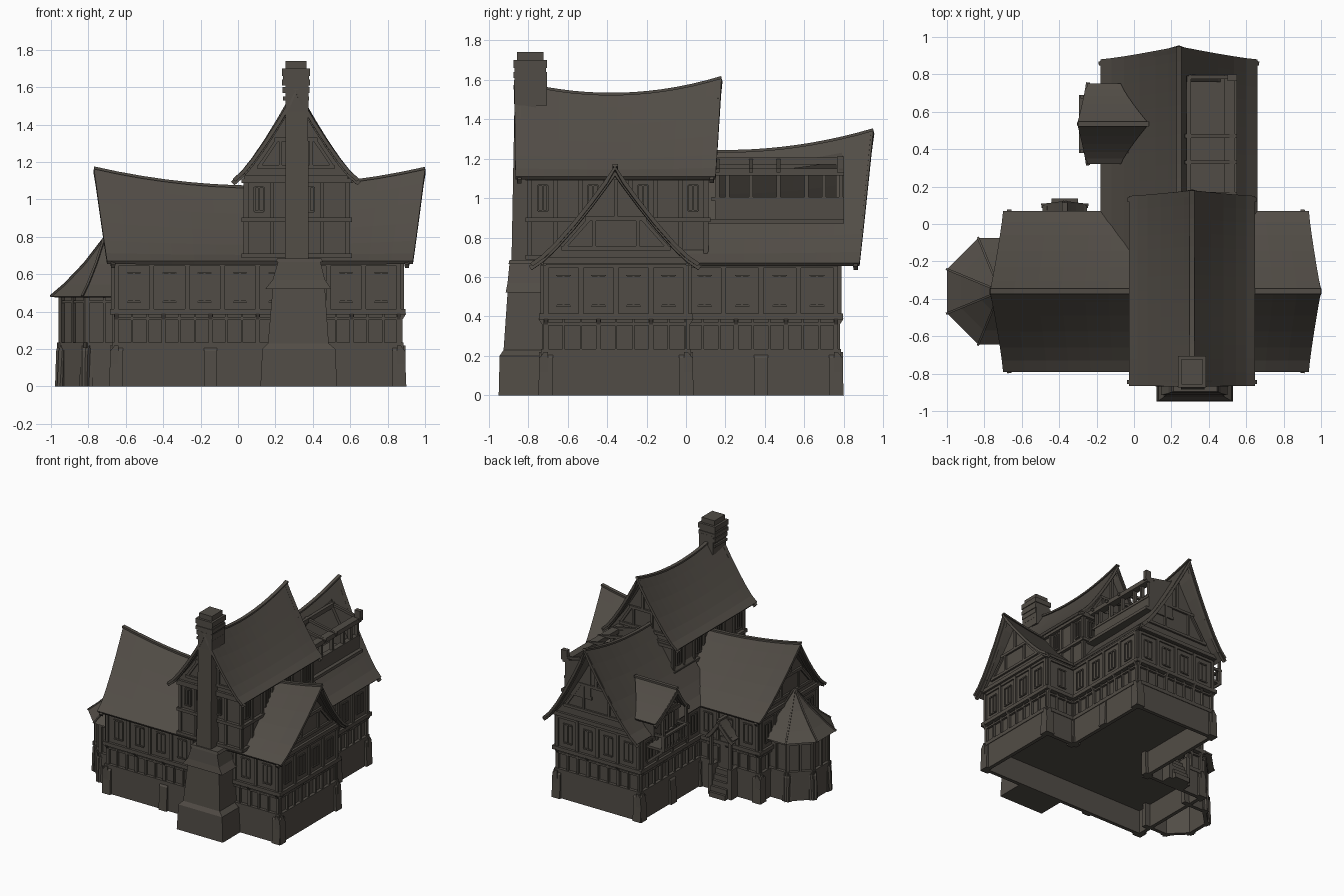
import bpy, bmesh, math
from mathutils import Vector as V

if "Cube" in bpy.data.objects:
    bpy.data.objects.remove(bpy.data.objects["Cube"])

mat = bpy.data.materials.new("dark_weathered_brown")
mat.diffuse_color = (0.083, 0.073, 0.061, 1)
mat.use_nodes = True
mat.node_tree.nodes["Principled BSDF"].inputs["Base Color"].default_value = mat.diffuse_color
parts = {}


def loft(part, lo, hi):
    if part not in parts:
        parts[part] = bmesh.new()
    bm = parts[part]
    a = [bm.verts.new(p) for p in lo]
    b = [bm.verts.new(p) for p in hi]
    n = len(a)
    bm.faces.new(a[::-1])
    bm.faces.new(b)
    for i in range(n):
        bm.faces.new((a[i], a[(i + 1) % n], b[(i + 1) % n], b[i]))


def rect(r, z):
    x0, x1, y0, y1 = r
    return [V((x0, y0, z)), V((x1, y0, z)), V((x1, y1, z)), V((x0, y1, z))]


def frustum(part, r0, z0, r1, z1):
    loft(part, rect(r0, z0), rect(r1, z1))


def box(part, x0, x1, y0, y1, z0, z1):
    frustum(part, (x0, x1, y0, y1), z0, (x0, x1, y0, y1), z1)


def beam(part, p, q, w=.02, h=.02):
    p, q = V(p), V(q)
    d = (q - p).normalized()
    s = d.cross(V((0, 0, 1)))
    s = s.normalized() if s.length > .01 else V((1, 0, 0))
    u = s.cross(d)
    c = [s * (i * w / 2) + u * (j * h / 2) for i, j in ((-1, -1), (1, -1), (1, 1), (-1, 1))]
    loft(part, [p + k for k in c], [q + k for k in c])


def stud(part, P, Q, s0, s1, z0, z1, d, d2=None):
    # block on wall P->Q (outside is to the right), optional different depth on top
    P, Q = V((*P, 0)), V((*Q, 0))
    t = (Q - P).normalized()
    n = V((t.y, -t.x, 0))
    def ring(dd, z):
        return [P + t * s + n * k + V((0, 0, z)) for s, k in ((s0, -.01), (s0, dd), (s1, dd), (s1, -.01))]
    loft(part, ring(d, z0), ring(d if d2 is None else d2, z1))


def window(P, Q, s, zc, w, h, d=.02):
    for k in (-w / 2, 0, w / 2):
        stud("window_frames", P, Q, s + k - .005, s + k + .005, zc - h / 2, zc + h / 2, d)
    for k in (-h / 2, h / 2):
        stud("window_frames", P, Q, s - w / 2, s + w / 2, zc + k - .005, zc + k + .005, d + .002)


def facade(P, Q, upper=True, top=.40):
    L = (V(P) - V(Q)).length
    g = .02 if upper else 0
    stud("foundation", P, Q, -g, L + g, 0, .215, .02)         # wall shells
    stud("ground_walls", P, Q, 0, L, .21, top, 0)
    n = max(2, round(L / .085))
    for i in range(n + 1):                                   # ground-floor studs
        s = i * L / n
        w = .012 if i % 3 == 0 else .006
        stud("ground_studs", P, Q, s - w, s + w, .21, top, .02)
        if i % 3 == 0 and upper:
            stud("jetty_brackets", P, Q, s - .01, s + .01, .35, .39, .015, .04)
    stud("wall_rails", P, Q, -.02, L + .02, .205, .235, .025)
    stud("wall_rails", P, Q, 0, L, top - .045, top - .03, .018)
    if upper:
        stud("upper_walls", P, Q, -.015, L + .015, .40, .70, .015)
        stud("wall_rails", P, Q, -.035, L + .035, .385, .415, .035)
        stud("wall_rails", P, Q, 0, L, .645, .665, .026)
        n = max(1, round(L / .18))
        for i in range(n + 1):
            s = i * L / n
            stud("upper_studs", P, Q, s - .012, s + .012, .41, .66, .028)
            if i < n:
                window(P, Q, s + L / n / 2, .53, .075, .15, .022)
    n = max(1, round(L / .5))
    for i in range(n + 1):                                   # stone buttresses
        s = i * L / n
        k, d = (.035, .04) if upper else (.028, .03)
        stud("buttresses", P, Q, s - k, s + k, 0, .19, d, d - .008)
        stud("buttresses", P, Q, s - k, s + k, .19, .22, d - .008, .01)


def drop(u):
    return 1 - (1 - abs(u)) ** 1.25


def at(axis, c, a, o, z):
    return V((a, c + o, z)) if axis == 'x' else V((c + o, a, z))


def roof(name, axis, c, half, e0, e1, r0, r1, ze, ridge, n=14, cut=None, trim=(1, 1)):
    us = [-1, -.86, -.7, -.5, -.3, -.13, 0, .13, .3, .5, .7, .86, 1]
    def pt(t, u, dz=0):
        k = (1 - abs(u)) ** 1.2
        s, e = e0 + (r0 - e0) * k, e1 + (r1 - e1) * k
        zr = ridge(r0 + (r1 - r0) * t)
        return at(axis, c, s + (e - s) * t, u * half, zr - drop(u) * (zr - ze) + dz)
    bm = bmesh.new()
    g = [[bm.verts.new(pt(i / n, u)) for u in us] for i in range(n + 1)]
    for i in range(n):
        for j in range(len(us) - 1):
            bm.faces.new((g[i][j], g[i + 1][j], g[i + 1][j + 1], g[i][j + 1]))
    bmesh.ops.recalc_face_normals(bm, faces=bm.faces)
    bm.faces.ensure_lookup_table()
    if bm.faces[0].normal.z < 0:
        bmesh.ops.reverse_faces(bm, faces=bm.faces)
    me = bpy.data.meshes.new(name)
    bm.to_mesh(me)
    bm.free()
    ob = bpy.data.objects.new(name, me)
    bpy.context.collection.objects.link(ob)
    m = ob.modifiers.new("thickness", 'SOLIDIFY')
    m.thickness, m.offset = .02, -1
    if cut:
        m = ob.modifiers.new("opening", 'BOOLEAN')
        m.object, m.operation, m.solver = cut, 'DIFFERENCE', 'EXACT'
    dg = bpy.context.evaluated_depsgraph_get()
    ob.data = bpy.data.meshes.new_from_object(ob.evaluated_get(dg))
    ob.modifiers.clear()
    ob.data.materials.clear()
    ob.data.materials.append(mat)
    for i in range(n):                                       # ridge tiles
        beam("ridge_tiles", pt(i / n, 0, .002), pt((i + 1) / n, 0, .002), .028, .014)
    for t in (0, 1):                                         # bargeboards
        if trim[t]:
            tt = .02 if t == 0 else .98
            for j in range(len(us) - 1):
                beam("bargeboards", pt(tt, us[j], -.025), pt(tt, us[j + 1], -.025), .022, .026)


def gable(axis, c, half, w, a, out, zb, ze, zr):
    # wall filling the roof end, with timber frame on its outer face
    us = [-w / half, -.5, -.25, 0, .25, .5, w / half]
    pr = [(-w, zb)] + [(u * half, zr - drop(u) * (zr - ze) - .025) for u in us] + [(w, zb)]
    loft("gable_walls", [at(axis, c, a, o, z) for o, z in pr], [at(axis, c, a - out * .03, o, z) for o, z in pr])
    f, H = a + out * .004, zr - zb
    B = lambda o0, z0, o1, z1, k=.022: beam("gable_timbers", at(axis, c, f, o0, zb + z0 * H), at(axis, c, f, o1, zb + z1 * H), k, k)
    B(-w, .03, w, .03, .03)
    B(-w * .75, .16, w * .75, .16)
    B(-w * .42, .48, w * .42, .48)
    B(0, .48, 0, .9)
    for s in (-1, 1):
        B(s * w * .72, .16, s * w * .36, .48, .018)
        B(s * w * .3, .16, s * w * .3, .48, .018)


# walls all round the T-shaped plan, and the floor inside
plan = [(-.65, -.71), (.86, -.71), (.86, 0), (.6, 0), (.6, .76), (-.12, .76), (-.12, 0), (-.65, 0)]
for i, p in enumerate(plan):
    facade(p, plan[(i + 1) % 8])
box("floor", -.65, .86, -.71, 0, .195, .21)
box("floor", -.12, .60, 0, .76, .195, .21)

# right dormer opening cutter (removed afterwards)
bpy.ops.mesh.primitive_cube_add(size=1, location=(.4, .475, 1.2))
cutter = bpy.context.object
cutter.name, cutter.hide_render = "dormer_cutter", True
cutter.scale = (.24, .63, .62)
bpy.context.view_layer.update()

# the three big sagging roofs
mainz = lambda x: 1.065 + .10 * ((x - .12) / .88) ** 2
tallz = lambda y: 1.525 + .085 * ((y + .38) / .56) ** 2
backz = lambda y: 1.235 + .11 * (max(y - .2, 0) / .75) ** 2
roof("main_roof", 'x', -.36, .43, -.70, .935, -.77, 1.0, .67, mainz)
roof("tall_roof", 'y', .31, .338, -.865, .15, -.87, .18, 1.11, tallz)
roof("back_roof", 'y', .24, .42, -.15, .88, -.15, .95, .67, backz, cut=cutter, trim=(0, 1))
bpy.data.objects.remove(cutter)
gable('x', -.355, .43, .37, -.67, -1, .67, .67, 1.14)
gable('x', -.355, .43, .37, .88, 1, .67, .67, 1.14)
gable('y', .24, .42, .38, .79, 1, .67, .67, 1.31)
gable('y', .31, .338, .275, -.80, -1, 1.10, 1.10, 1.56)
gable('y', .31, .338, .275, .10, 1, 1.10, 1.10, 1.57)

# tall storey walls
tall = [(.045, -.79), (.585, -.79), (.585, .10), (.045, .10)]
for i in range(4):
    P, Q = tall[i], tall[(i + 1) % 4]
    L = (V(P) - V(Q)).length
    n = round(L / .13)
    stud("tall_walls", P, Q, 0, L, .69, 1.15, 0)
    for k in range(n + 1):
        stud("tall_studs", P, Q, k * L / n - .01, k * L / n + .01, .69, 1.13, .015)
        if k < n and k % 2 == 0:
            window(P, Q, (k + .5) * L / n, 1.0, .05, .13, .012)
    for z in (.70, .89, 1.10):
        stud("wall_rails", P, Q, -.02, L + .02, z - .012, z + .012, .025)

# chimney, stacked from tapering blocks
C = "chimney"
frustum(C, (.12, .53, -.95, -.70), 0, (.13, .52, -.945, -.70), .20)
frustum(C, (.13, .52, -.945, -.70), .20, (.16, .485, -.925, -.70), .23)
frustum(C, (.16, .485, -.925, -.70), .23, (.185, .465, -.905, -.70), .52)
frustum(C, (.145, .50, -.915, -.70), .52, (.185, .465, -.905, -.70), .57)
frustum(C, (.185, .465, -.905, -.70), .57, (.215, .44, -.895, -.70), .67)
frustum(C, (.20, .455, -.90, -.70), .665, (.21, .445, -.895, -.70), .685)
frustum(C, (.25, .378, -.885, -.76), .68, (.255, .375, -.87, -.76), 1.47)
box(C, .255, .378, -.87, -.705, 1.47, 1.62)
for z0, z1, g in ((1.53, 1.55, .004), (1.57, 1.60, .006), (1.61, 1.64, .009), (1.64, 1.66, .004), (1.66, 1.70, .01), (1.70, 1.74, -.008)):
    box(C, .245 - g, .375 + g, -.865 - g, -.715 + g, z0, z1)

# octagonal corner tower
def octo(ap, z):
    r = ap / math.cos(math.pi / 8)
    return [V((-.715 + r * math.cos(math.pi / 8 + k * math.pi / 4), -.36 + r * math.sin(math.pi / 8 + k * math.pi / 4), z)) for k in range(8)]
loft("tower_roof", octo(.255, .475), octo(.285, .48))
for a, z0, b, z1 in ((.285, .48, .21, .545), (.21, .545, .105, .655), (.105, .655, .002, .79)):
    loft("tower_roof", octo(a, z0), octo(b, z1))
o = octo(.222, 0)
for k in range(2, 7):
    P, Q = o[k - 1][:2], o[k][:2]
    L = (V(P) - V(Q)).length
    facade(P, Q, upper=False, top=.49)
rings = [octo(.287, .482), octo(.21, .548), octo(.105, .658), octo(.003, .79)]
for k in range(8):
    for a, b in zip(rings, rings[1:]):
        beam("tower_hips", a[k], b[k], .012, .01)

# open right dormer: sill, posts, head, rafters
D = "right_dormer"
box(D, .28, .55, .04, .80, .87, .895)
box(D, .49, .52, .15, .80, .88, 1.0)
box(D, .48, .54, .10, .80, 1.115, 1.15)
box(D, .485, .525, .13, .80, .985, 1.005)
for y in (.16, .21, .33, .47, .61, .70, .785):
    box(D, .49, .52, y - .01, y + .01, .88, 1.13)
for y in (.16, .33, .47, .785):
    beam(D, (.27, y, 1.195), (.55, y, 1.14), .02, .02)
box(D, .28, .305, .14, .80, 1.17, 1.205)
for y in (.15, .785):
    tri = [(.29, .88), (.51, .88), (.51, 1.13), (.29, 1.19)]
    loft(D, [V((x, y, z)) for x, z in tri], [V((x, y + .015, z)) for x, z in tri])
box(D, .50, .55, .765, .80, 1.13, 1.21)

# left dormer with balcony
roof("left_dormer_roof", 'x', .535, .215, -.25, -.07, -.30, .08, .80, lambda a: 1.02, n=4, trim=(1, 0))
box("left_dormer_walls", -.20, .02, .38, .69, .66, .83)
gable('x', .535, .215, .16, -.20, -1, .80, .80, 1.02)
window((-.20, .69), (-.20, .38), .155, .73, .14, .14)
box("balcony", -.29, -.10, .38, .69, .56, .58)
for y in [.39 + i * .29 / 8 for i in range(9)]:
    w = .010 if y < .40 or y > .67 else .005
    box("balcony", -.285 - w / 2, -.275, y - w, y + w, .57, .685)
for y in (.39, .68):
    box("balcony", -.29, -.13, y - .008, y + .008, .67, .69)
    beam("balcony", (-.27, y, .56), (-.13, y, .44), .02, .02)
    box("balcony", -.285, -.265, y - .01, y + .01, .58, .82)
box("balcony", -.295, -.27, .38, .69, .675, .69)

# entrance: steps, door, hooded porch
for i in range(5):
    box("steps", -.44, -.30, 0, .055 + i * .02, 0, .2 - i * .04)
for x in (-.455, -.285):
    box("steps", x - .018, x + .018, 0, .10, 0, .24)
    box("porch_posts", x - .01, x + .01, .075, .095, .24, .50)
box("door", -.42, -.32, 0, .028, .2, .45)
roof("porch_roof", 'y', -.37, .118, 0, .10, 0, .115, .48, lambda a: .62, n=2, trim=(0, 1))

# turn collected parts into objects
for name, bm in parts.items():
    bmesh.ops.recalc_face_normals(bm, faces=bm.faces)
    me = bpy.data.meshes.new(name)
    bm.to_mesh(me)
    bm.free()
    me.materials.append(mat)
    bpy.context.collection.objects.link(bpy.data.objects.new(name, me))
